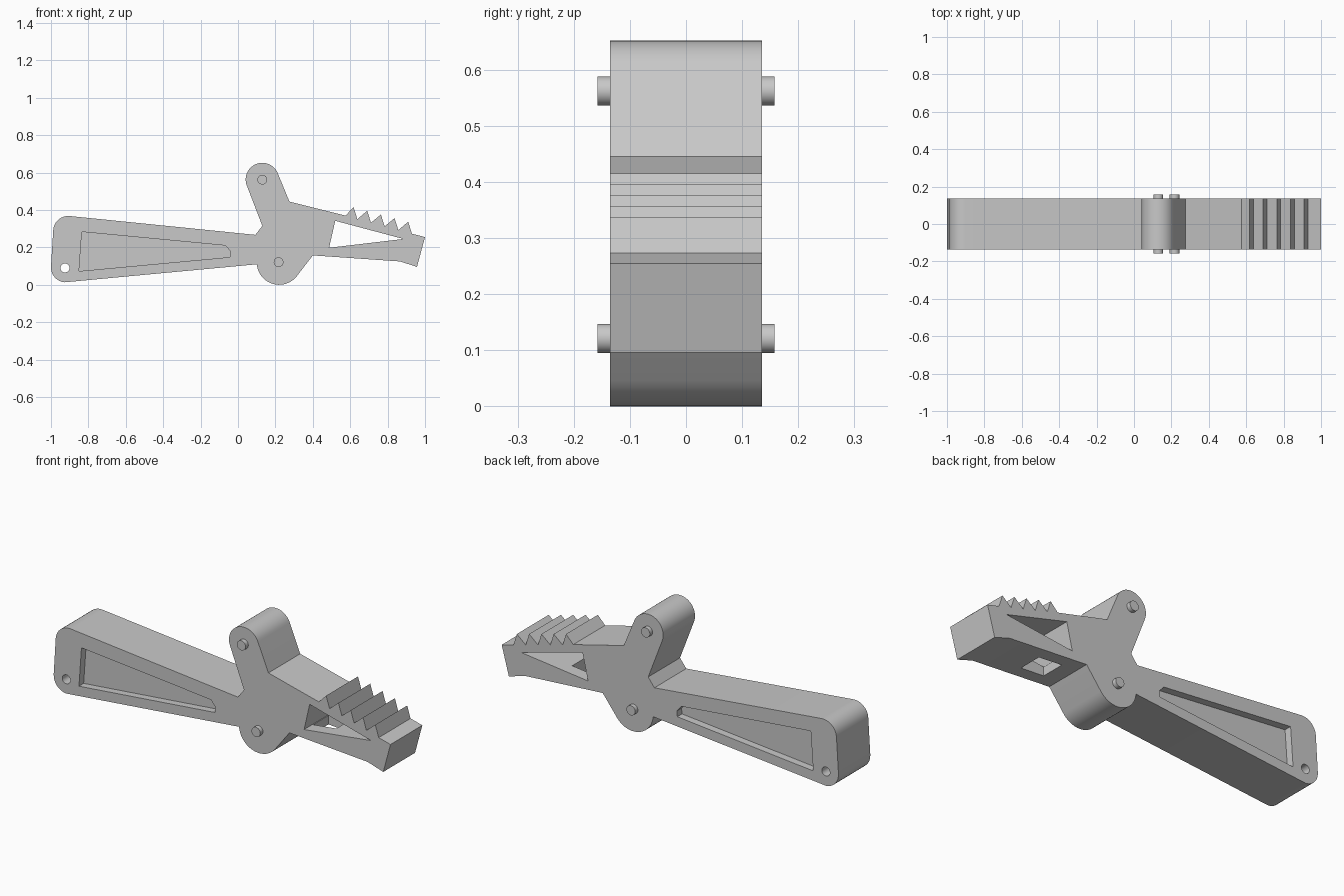
import bpy
import bmesh
from math import sin, cos, radians

HALF = 0.135      # half width of the body
POCKET = 0.04     # depth of the handle recesses

if "Cube" in bpy.data.objects:
    bpy.data.objects.remove(bpy.data.objects["Cube"])

grey = bpy.data.materials.new("plain grey")
grey.use_nodes = True
grey.diffuse_color = (0.58, 0.58, 0.58, 1)
grey.node_tree.nodes["Principled BSDF"].inputs["Base Color"].default_value = grey.diffuse_color


def arc(cx, cz, r, start, end, steps=14):
    """Points on an arc in the x-z plane, angles in degrees."""
    angles = [radians(start + (end - start) * i / steps) for i in range(steps + 1)]
    return [(cx + r * cos(a), cz + r * sin(a)) for a in angles]


def prism(name, outline, y0, y1):
    """Extrude an x-z outline from y0 to y1."""
    bm = bmesh.new()
    base = bm.faces.new([bm.verts.new((x, y0, z)) for x, z in outline])
    moved = bmesh.ops.extrude_face_region(bm, geom=[base])["geom"]
    verts = [v for v in moved if isinstance(v, bmesh.types.BMVert)]
    bmesh.ops.translate(bm, verts=verts, vec=(0, y1 - y0, 0))
    bmesh.ops.recalc_face_normals(bm, faces=bm.faces)
    mesh = bpy.data.meshes.new(name)
    bm.to_mesh(mesh)
    bm.free()
    mesh.materials.append(grey)
    obj = bpy.data.objects.new(name, mesh)
    bpy.context.collection.objects.link(obj)
    return obj


def cut(target, cutter):
    """Subtract the cutter, bake the result and discard the cutter."""
    cutter.hide_render = True
    mod = target.modifiers.new("cut", "BOOLEAN")
    mod.operation = "DIFFERENCE"
    mod.solver = "EXACT"
    mod.object = cutter
    bpy.context.view_layer.objects.active = target
    bpy.ops.object.modifier_apply(modifier=mod.name)
    bpy.data.objects.remove(cutter)


def smooth(obj):
    bpy.ops.object.select_all(action="DESELECT")
    obj.select_set(True)
    bpy.context.view_layer.objects.active = obj
    bpy.ops.object.shade_smooth_by_angle(angle=radians(30))


# Body outline, clockwise: handle end, upper lobe, toothed jaw, lower lobe
outline = arc(-0.92, 0.093, 0.08, 265, 176, 8)
outline += arc(-0.908, 0.288, 0.08, 176, 84, 8)
outline += [(0.093, 0.267), (0.13, 0.315)]
outline += arc(0.13, 0.563, 0.089, 201, 21, 24)
outline += [(0.275, 0.445), (0.575, 0.37)]
for i in range(5):
    dx, dz = 0.073 * i, -0.0195 * i
    outline += [(0.618 + dx, 0.415 + dz), (0.638 + dx, 0.351 + dz)]
outline += [(1.0, 0.255), (0.957, 0.096), (0.865, 0.125), (0.40, 0.157)]
outline += arc(0.22, 0.12, 0.12, -38, -175, 20)
body = prism("clamp_lever_body", outline, -HALF, HALF)

# Triangular jaw window and small hole at the handle end
window = [(0.52, 0.342), (0.885, 0.245), (0.487, 0.198)]
cut(body, prism("jaw_window_cutter", window, -0.3, 0.3))
cut(body, prism("handle_hole_cutter", arc(-0.925, 0.09, 0.024, 0, 345, 23), -0.3, 0.3))

# Square opening through the lower bar of the jaw
slot = [(0.492, 0.05), (0.63, 0.05), (0.63, 0.225), (0.492, 0.21)]
cut(body, prism("jaw_floor_cutter", slot, -0.065, 0.065))

# Tapered recesses on both sides of the handle
recess = [(-0.835, 0.283), (-0.067, 0.21), (-0.04, 0.178), (-0.043, 0.148), (-0.85, 0.073)]
for side in (-1, 1):
    cut(body, prism("recess_cutter", recess, side * (HALF - POCKET), side * 0.3))
smooth(body)

# Pivot pins protruding from both sides
for name, x, z in (("upper_pin", 0.13, 0.562), ("lower_pin", 0.217, 0.121)):
    for side, label in ((-1, "front"), (1, "back")):
        pin = prism(name + "_" + label, arc(x, z, 0.026, 0, 345, 23), side * 0.12, side * 0.158)
        smooth(pin)
